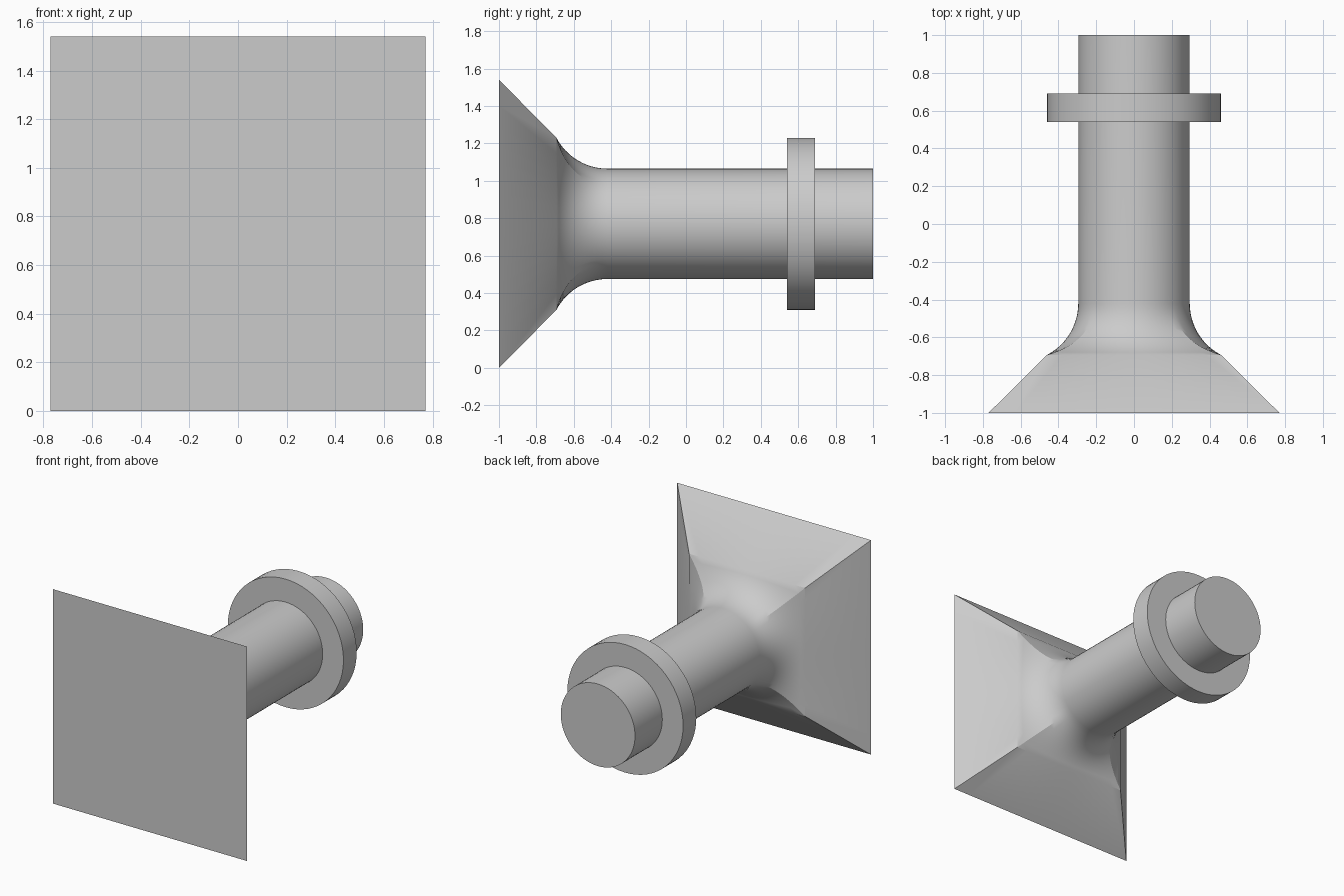
import bpy
import bmesh
from math import radians, cos, sin, pi

cube = bpy.data.objects.get("Cube")
if cube:
    bpy.data.objects.remove(cube, do_unlink=True)

SEGMENTS = 64
CENTRE_Z = 0.77
BASE, NECK, SHAFT = 0.77, 0.46, 0.295   # half widths and shaft radius

grey = bpy.data.materials.new("plain grey")
grey.use_nodes = True
colour = (0.6, 0.6, 0.6, 1)
grey.diffuse_color = colour
grey.node_tree.nodes["Principled BSDF"].inputs["Base Color"].default_value = colour


def section(radius, squareness):
    """Outline in x and z, blended from a circle (0) to a square (1)."""
    points = []
    for i in range(SEGMENTS):
        a = 2 * pi * i / SEGMENTS
        stretch = 1 / max(abs(cos(a)), abs(sin(a)))
        r = radius * (1 + (stretch - 1) * squareness)
        points.append((r * cos(a), r * sin(a)))
    return points


def loft(name, sections):
    """Skin a closed solid through (y, outline) pairs along the y axis."""
    bm = bmesh.new()
    rings = [[bm.verts.new((x, y, CENTRE_Z + z)) for x, z in outline]
             for y, outline in sections]
    for a, b in zip(rings, rings[1:]):
        for i in range(SEGMENTS):
            j = (i + 1) % SEGMENTS
            bm.faces.new((a[i], a[j], b[j], b[i]))
    bm.faces.new(rings[0])
    bm.faces.new(rings[-1])
    bmesh.ops.recalc_face_normals(bm, faces=bm.faces)
    mesh = bpy.data.meshes.new(name)
    bm.to_mesh(mesh)
    bm.free()
    mesh.materials.append(grey)
    obj = bpy.data.objects.new(name, mesh)
    bpy.context.collection.objects.link(obj)
    bpy.ops.object.select_all(action='DESELECT')
    obj.select_set(True)
    bpy.context.view_layer.objects.active = obj
    bpy.ops.object.shade_smooth_by_angle(angle=radians(25))
    return obj


# Tapered square base, concave blend into the round shaft
body = [(-1, section(BASE, 1))]
STEPS, FILLET, SWEEP = 12, 0.308, radians(62.5)
for k in range(STEPS + 1):
    angle = SWEEP * (1 - k / STEPS)
    radius = SHAFT + FILLET * (1 - cos(angle))
    blend = (radius - SHAFT) / (NECK - SHAFT)
    y = -0.42 - FILLET * sin(angle)
    body.append((y, section(radius, min(blend, 1))))
body.append((1, section(SHAFT, 0)))
loft("base_and_shaft", body)

# Flange ring around the shaft
loft("collar", [(y, section(NECK, 0)) for y in (0.54, 0.69)])
